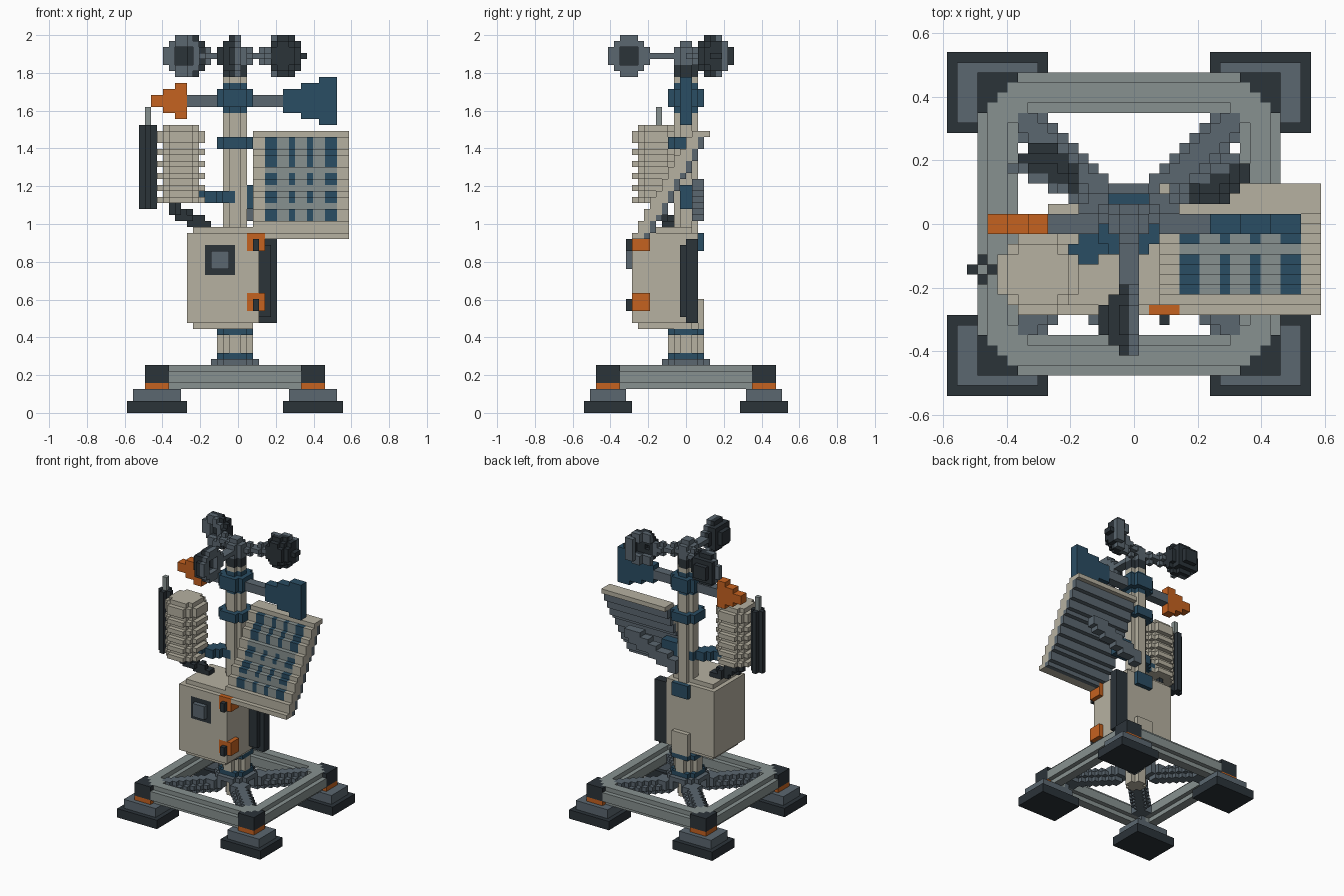
import bpy, bmesh, math
from mathutils import Vector

cube = bpy.data.objects.get("Cube")
if cube:
    bpy.data.objects.remove(cube)

V = 2 / 63                       # block size
ORIGIN = Vector((18.5, 17, 0))   # grid point at the middle of the base
AX, AY = 18, 17                  # mast axis in blocks
taken = set()                    # earlier parts keep their blocks

PALETTE = {"dark": "2b3339", "slate": "5b6770", "grey": "879190",
           "beige": "b6b1a1", "blue": "2a4d63", "orange": "c56220"}
NAMES = list(PALETTE)


def linear(h):
    c = [int(h[n:n + 2], 16) / 255 for n in (0, 2, 4)]
    return [x / 12.92 if x < 0.04 else ((x + 0.055) / 1.055) ** 2.4 for x in c] + [1]


MATS = []
for name, code in PALETTE.items():
    m = bpy.data.materials.new(name)
    m.use_nodes = True
    m.diffuse_color = linear(code)
    bsdf = m.node_tree.nodes["Principled BSDF"]
    bsdf.inputs["Base Color"].default_value = linear(code)
    bsdf.inputs["Roughness"].default_value = 0.8
    MATS.append(m)


# Shapes: each returns a set of blocks
def fill(lo, hi, test=lambda p: True):
    return {(i, j, k) for i in range(math.floor(lo[0]), math.ceil(hi[0]))
            for j in range(math.floor(lo[1]), math.ceil(hi[1]))
            for k in range(math.floor(lo[2]), math.ceil(hi[2]))
            if test(Vector((i + .5, j + .5, k + .5)))}


def box(i0, i1, j0, j1, k0, k1):
    return fill((i0, j0, k0), (i1, j1, k1))


def column(cx, cy, r, k0, k1, power=2):
    return fill((cx - r, cy - r, k0), (cx + r, cy + r, k1),
                lambda p: abs(p.x - cx) ** power + abs(p.y - cy) ** power <= r ** power)


def tube(points, r):
    cells = set()
    for a, b in zip(points, points[1:]):
        a, b = Vector(a), Vector(b)

        def near(p):
            t = max(0, min(1, (p - a).dot(b - a) / (b - a).length_squared))
            return (p - a.lerp(b, t)).length <= r
        lo = [min(x) - r for x in zip(a, b)]
        hi = [max(x) + r for x in zip(a, b)]
        cells |= fill(lo, hi, near)
    return cells


def part(name, colour, cells):
    """Mesh the outer faces of the blocks; colour is a name or a rule per block."""
    cells = cells - taken
    taken.update(cells)
    bm = bmesh.new()
    verts = {}
    for c in sorted(cells):
        slot = NAMES.index(colour if isinstance(colour, str) else colour(*c))
        for axis in range(3):
            u, w = (axis + 1) % 3, (axis + 2) % 3
            for side in (0, 1):
                n = list(c)
                n[axis] += 2 * side - 1
                if tuple(n) in cells:
                    continue
                ring = []
                for du, dw in ((0, 0), (1, 0), (1, 1), (0, 1)):
                    q = list(c)
                    q[axis] += side
                    q[u] += du
                    q[w] += dw
                    q = tuple(q)
                    if q not in verts:
                        verts[q] = bm.verts.new((Vector(q) - ORIGIN) * V)
                    ring.append(verts[q])
                bm.faces.new(ring if side else ring[::-1]).material_index = slot
    mesh = bpy.data.meshes.new(name)
    bm.to_mesh(mesh)
    bm.free()
    for m in MATS:
        mesh.materials.append(m)
    bpy.context.collection.objects.link(bpy.data.objects.new(name, mesh))


# Base frame: round bar bent into a rounded square
def in_frame(p):
    x, y = abs(p.x - AX) - 9, abs(p.y - AY) - 9
    d = math.hypot(max(x, 0), max(y, 0)) + min(max(x, y), 0) - 4
    return math.hypot(d, p.z - 6) <= 2


part("base_frame", "grey", fill((3, 2, 4), (33, 32, 8), in_frame))

# Feet, corner blocks and diagonal struts
for sx, side in ((-1, "right"), (1, "left")):
    for sy, end in ((-1, "front"), (1, "back")):
        tag = f"{end}_{side}"
        cx, cy = AX + 13 * sx, AY + 13 * sy
        part("foot_" + tag, "dark", box(cx - 5, cx + 5, cy - 4, cy + 4, 0, 2))
        part("foot_top_" + tag, "slate", box(cx - 4, cx + 4, cy - 3, cy + 3, 2, 4))
        part("corner_band_" + tag, "orange", box(cx - 2, cx + 2, cy - 2, cy + 2, 4, 5))
        part("corner_block_" + tag, "dark", box(cx - 2, cx + 2, cy - 2, cy + 2, 5, 8))
        part("strut_" + tag, "slate",
             tube([(AX + 11 * sx, AY + 11 * sy, 6), (AX + 2 * sx, AY + 2 * sy, 7)], 1.6))

# Mast with hub, collars and sleeve
part("base_hub", "slate", column(AX, AY, 4, 8, 9))
part("lower_collar", "blue", column(AX, AY, 3, 9, 10))
part("sleeve", "beige", column(AX, AY, 2.6, 10, 13))
part("sleeve_collar", "blue", column(AX, AY, 3, 13, 14))
part("middle_collar", "blue", column(AX, AY, 3, 44, 46))
part("vane_collar", "blue", column(AX, AY, 3, 51, 54) | column(AX, AY, 2, 50, 55))

# Equipment box with window, latches, back mounts and side pack
part("window_frame", "dark", box(13, 18, 8, 9, 23, 28))
part("window", "slate", box(14, 17, 7, 8, 24, 27))
for k, level in ((17, "lower"), (27, "upper")):
    part(level + "_latch_hook", "dark", box(21, 22, 7, 9, k, k + 2))
    part(level + "_latch", "orange", box(20, 23, 8, 11, k, k + 3))
part("upper_back_mount", "blue", box(16, 20, 19, 20, 27, 30))
part("lower_back_mount", "beige", box(16, 20, 19, 20, 14, 19))
part("equipment_box", "beige", box(10, 22, 8, 19, 15, 30) | box(11, 21, 9, 18, 14, 31))
part("side_pack", "dark", box(22, 25, 17, 19, 15, 29) | box(22, 24, 16, 19, 16, 28))

# Louvred sensor shield with its rod, arm and cable
shield = column(9, 12, 3, 35, 48, 3) | column(9, 12, 4, 45, 47, 2.5)
for k in range(35, 45, 2):
    shield |= column(9, 12, 4, k, k + 1, 2.5)
part("sensor_shield", "beige", shield)
part("shield_rod", "dark", column(3.5, 12.5, 1.5, 34, 48) - box(2, 3, 11, 12, 34, 48)
     - box(2, 3, 13, 14, 34, 48) - box(4, 5, 11, 12, 34, 48) - box(4, 5, 13, 14, 34, 48))
part("shield_antenna", "grey", box(3, 4, 12, 13, 48, 51))
part("shield_arm", "blue", tube([(12, 13.5, 36), (17, 16.5, 36)], 1.4))
part("sensor_cable", "dark",
     tube([(8, 12.5, 35), (8.5, 12.5, 33.5), (11, 13.5, 32.3), (13.5, 14.5, 30.8)], 1.05))

# Tilted solar panel
TILT = math.radians(60)


def panel_depth(y, z):
    return (y - 14.5) * math.sin(TILT) - (z - 38) * math.cos(TILT)


def in_panel(p):
    u = (p.y - 14.5) * math.cos(TILT) + (p.z - 38) * math.sin(TILT)
    return abs(u) <= 10.4 and abs(panel_depth(p.y, p.z)) <= 1.4


def panel_colour(i, j, k):
    d = panel_depth(j + .5, k + .5)
    if d > 0.55 and k < 46:
        return "slate"
    if d < 0.3 and 23 <= i < 35 and 32 <= k < 46:
        cell = i in (23, 24, 27, 30, 33, 34) and k not in (34, 37, 40)
        return "blue" if cell else "grey"
    return "beige"


part("solar_panel", panel_colour, fill((21, 7, 29), (37, 22, 47), in_panel))
part("panel_bracket", "blue", box(20, 24, 16, 18, 34, 38))
part("panel_brace", "slate", tube([(20, 19, 33.5), (31, 19, 38)], 1.5))

# Wind vane: rod, stepped pointer and stepped fin
part("vane_pointer", "orange", box(4, 6, 16, 18, 51, 53) | box(6, 10, 16, 18, 50, 54)
     | box(8, 10, 16, 18, 49, 55))
fin = set()
for n in range(3):
    fin |= box(26 + 3 * n, 29 + 3 * n, 16, 18, 50 - n, 54 + n)
part("vane_fin", "blue", fin)
part("vane_rod", "slate", box(10, 26, 16, 18, 51, 53))

# Spinning cups: open half shells on three arms
part("mast", "beige", column(AX, AY, 2, 4, 56))
part("spindle", "dark", column(AX, AY, 2, 56, 58))
part("cup_hub", "slate", column(AX, AY, 2, 58, 61) | column(AX, AY, 1, 61, 62))
for n, tag in enumerate(("front", "back_left", "back_right")):
    a = math.radians(-90 + 120 * n)
    out = Vector((math.cos(a), math.sin(a), 0))
    facing = Vector((-out.y, out.x, 0))
    mid = Vector((AX, AY, 59.5))
    c = mid + out * 9.5 + facing * .5
    r = Vector((4, 4, 4))

    def in_cup(p):
        t, d = (p - c).dot(facing), (p - c).length
        return t <= .5 and d <= 3.6 and (d >= 2 or t < -1.4)

    def cup_colour(i, j, k):
        t = (Vector((i + .5, j + .5, k + .5)) - c).dot(facing)
        return "slate" if t > -.5 else "dark"

    part("cup_" + tag, cup_colour, fill(c - r, c + r, in_cup))
    part("cup_arm_" + tag, "slate", tube([mid, mid + out * 6.5], 1.05))
